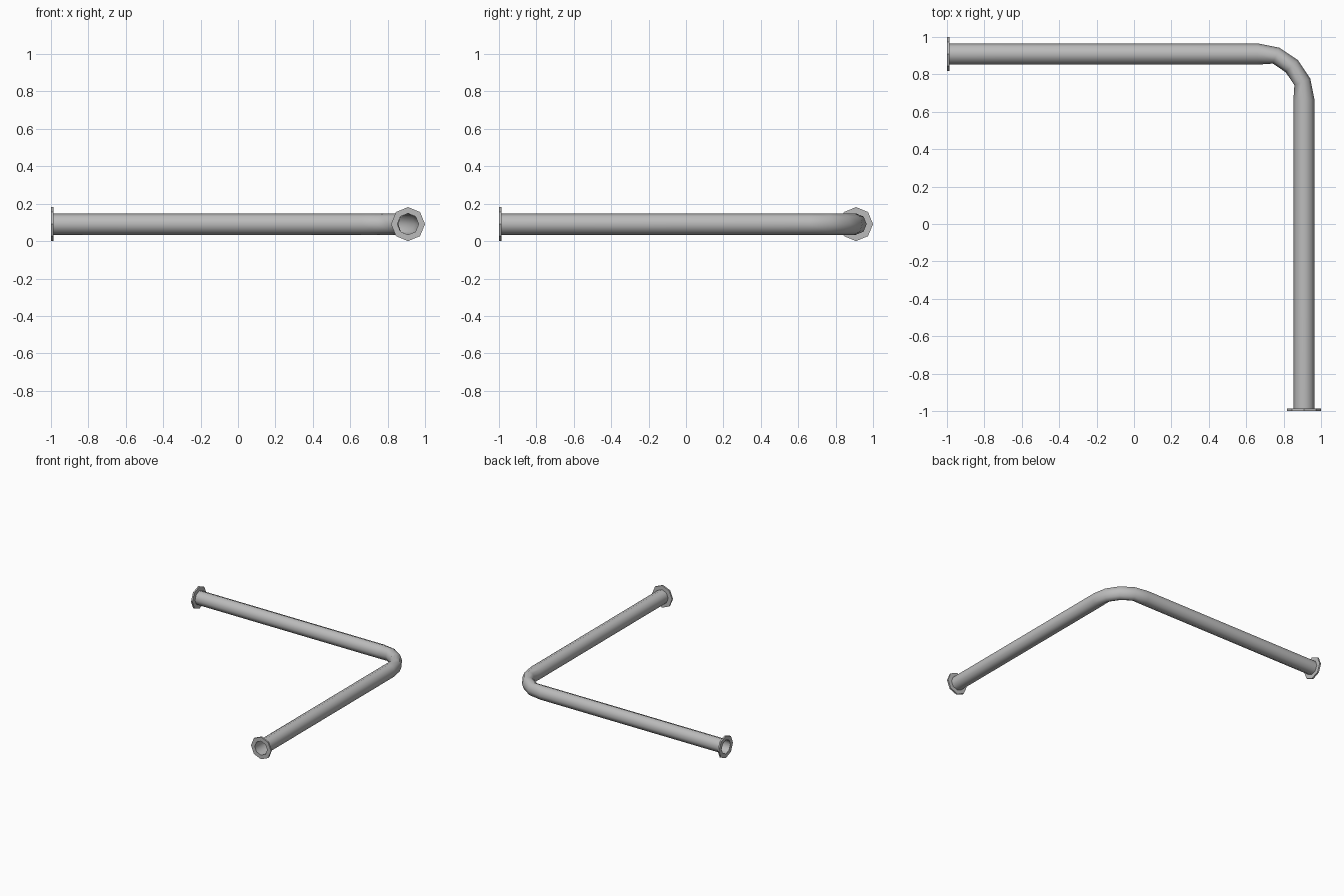
import bpy, bmesh
from math import sin, cos, pi
from mathutils import Vector

old = bpy.data.objects.get("Cube")
if old:
    bpy.data.objects.remove(old)

SIDES = 8
AXIS = 0.909          # pipe centre line in x and y
HEIGHT = 0.091        # pipe centre height
PIPE_R, FLANGE_R, FLANGE_T = 0.057, 0.091, 0.013
BEND_C, BEND_R = 0.66, 0.249
UP = Vector((0, 0, 1))

steel = bpy.data.materials.new("grey steel")
steel.use_nodes = True
grey = (0.5, 0.5, 0.5, 1)
steel.diffuse_color = grey
bsdf = next(n for n in steel.node_tree.nodes if n.type == 'BSDF_PRINCIPLED')
bsdf.inputs["Base Color"].default_value = grey


def ring(bm, centre, side, wide, tall):
    """Octagonal loop of vertices around a centre."""
    out = []
    for i in range(SIDES):
        a = 2 * pi * i / SIDES
        out.append(bm.verts.new(centre + side * (wide * cos(a)) + UP * (tall * sin(a))))
    return out


def bridge(bm, rings, closed=False):
    """Join successive rings with quads."""
    pairs = list(zip(rings, rings[1:]))
    if closed:
        pairs.append((rings[-1], rings[0]))
    for a, b in pairs:
        for i in range(SIDES):
            j = (i + 1) % SIDES
            bm.faces.new((a[i], a[j], b[j], b[i]))


def finish(name, bm, smooth):
    for f in bm.faces:
        f.smooth = smooth
    mesh = bpy.data.meshes.new(name)
    bm.to_mesh(mesh)
    bm.free()
    mesh.materials.append(steel)
    obj = bpy.data.objects.new(name, mesh)
    bpy.context.collection.objects.link(obj)


# Bent open pipe: straight run, four-segment elbow, straight run
bm = bmesh.new()
X, Y = Vector((1, 0, 0)), Vector((0, 1, 0))
rings = [ring(bm, Vector((-1, AXIS, HEIGHT)), Y, PIPE_R, PIPE_R)]
for k in range(5):
    a = pi / 2 - k * pi / 8
    out = Vector((cos(a), sin(a), 0))
    inner = 0 < k < 4                     # elbow is slightly pinched
    r = BEND_R + (0.011 if inner else 0)
    wide = 0.046 if inner else PIPE_R
    rings.append(ring(bm, Vector((BEND_C, BEND_C, HEIGHT)) + out * r, out, wide, PIPE_R))
rings.append(ring(bm, Vector((AXIS, -1, HEIGHT)), X, PIPE_R, PIPE_R))
bridge(bm, rings)
bmesh.ops.reverse_faces(bm, faces=bm.faces)
if sum((f.calc_center_median().z - HEIGHT) * f.normal.z for f in bm.faces) < 0:
    bmesh.ops.reverse_faces(bm, faces=bm.faces)
finish("bent_pipe", bm, True)

# Octagonal wall flanges with a hole at both pipe ends
for name, end, inward, side in (
        ("right_flange", Vector((-1, AXIS, HEIGHT)), X, Y),
        ("front_flange", Vector((AXIS, -1, HEIGHT)), Y, X)):
    bm = bmesh.new()
    back = end + inward * FLANGE_T
    loops = [ring(bm, c, side, r, r) for c, r in (
        (end, PIPE_R), (end, FLANGE_R), (back, FLANGE_R), (back, PIPE_R))]
    bridge(bm, loops)
    bmesh.ops.recalc_face_normals(bm, faces=bm.faces)
    if sum((f.calc_center_median() - back).dot(f.normal) for f in bm.faces) < 0:
        bmesh.ops.reverse_faces(bm, faces=bm.faces)
    finish(name, bm, False)
